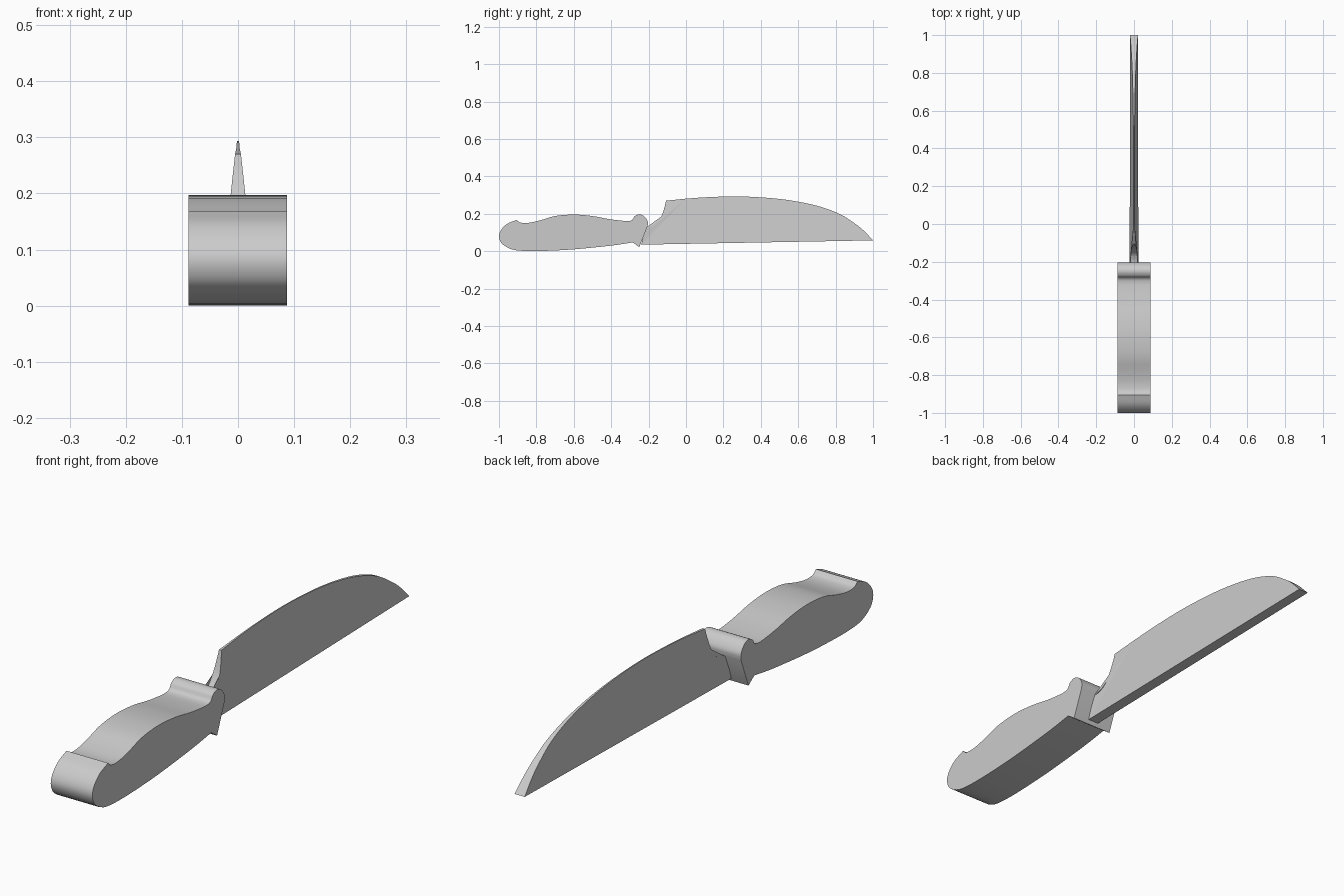
import bpy, bmesh
from mathutils import Vector

cube = bpy.data.objects.get("Cube")
if cube:
    bpy.data.objects.remove(cube)

grey = bpy.data.materials.new("light grey")
grey.use_nodes = True
colour = (0.6, 0.6, 0.6, 1)
grey.diffuse_color = colour
grey.node_tree.nodes["Principled BSDF"].inputs["Base Color"].default_value = colour


def smooth(points, steps=4):
    """Rounded (y, z) path through the points."""
    p = [Vector(q) for q in points]
    p = [2 * p[0] - p[1]] + p + [2 * p[-1] - p[-2]]
    path = []
    for a, b, c, d in zip(p, p[1:], p[2:], p[3:]):
        for i in range(steps):
            t = i / steps
            path.append(b + 0.5 * t * (c - a + t * (2 * a - 5 * b + 4 * c - d
                                                    + t * (3 * (b - c) + d - a))))
    return path + [p[-2]]


def finish(bm, name):
    bmesh.ops.recalc_face_normals(bm, faces=bm.faces[:])
    mesh = bpy.data.meshes.new(name)
    bm.to_mesh(mesh)
    bm.free()
    obj = bpy.data.objects.new(name, mesh)
    obj.data.materials.append(grey)
    bpy.context.collection.objects.link(obj)
    return obj


# Handle: butt, grip, guard and belly curves, extruded sideways
butt = smooth([(-0.96, 0.022), (-0.988, 0.045), (-1, 0.08), (-0.988, 0.115),
               (-0.955, 0.147), (-0.905, 0.168)])
grip = smooth([(-0.905, 0.168), (-0.885, 0.153), (-0.84, 0.152), (-0.78, 0.165),
               (-0.7, 0.188), (-0.6, 0.196), (-0.5, 0.188), (-0.4, 0.17),
               (-0.3, 0.162), (-0.275, 0.187), (-0.25, 0.197), (-0.225, 0.188),
               (-0.205, 0.16), (-0.205, 0.135)])
belly = smooth([(-0.285, 0.047), (-0.4, 0.03), (-0.6, 0.01), (-0.75, 0.002),
                (-0.85, 0.001), (-0.92, 0.007), (-0.96, 0.022)])
outline = butt + grip[1:] + [Vector((-0.25, 0.022))] + belly[:-1]
bm = bmesh.new()
side = bm.faces.new([bm.verts.new((-0.088, y, z)) for y, z in outline])
ext = bmesh.ops.extrude_face_region(bm, geom=[side])
bmesh.ops.translate(bm, vec=(0.175, 0, 0),
                    verts=[v for v in ext["geom"] if isinstance(v, bmesh.types.BMVert)])
handle = finish(bm, "handle")
bpy.context.view_layer.objects.active = handle
handle.select_set(True)
bpy.ops.object.shade_smooth_by_angle(angle=0.55)
handle.select_set(False)

# Blade: wedge, thick along the bottom, with a neck flaring into the guard
base = [Vector((-0.24, 0.035)), Vector((1, 0.058))]
spine = smooth([(1, 0.058), (0.95, 0.11), (0.9, 0.15), (0.82, 0.2), (0.7, 0.243),
                (0.55, 0.273), (0.4, 0.288), (0.25, 0.293), (0.1, 0.288),
                (0, 0.281)])[1:]
notch = smooth([(-0.107, 0.27), (-0.115, 0.235), (-0.13, 0.19), (-0.155, 0.15),
                (-0.185, 0.132), (-0.215, 0.125)])
profile = base + spine + notch
corner = len(base + spine) - 1


def half_width(y, z):
    wedge = 0.023 - 0.021 * (z - 0.035) / 0.258
    flare = min(1, max(0, (-0.1 - y) / 0.09)) if z > 0.1 else 0
    return wedge + flare * (0.021 - wedge)


bm = bmesh.new()
sides = [[bm.verts.new((s * half_width(y, z), y, z)) for y, z in profile]
         for s in (-1, 1)]
for ring in sides:
    bm.faces.new(ring[:corner + 1])
    fan = ring[corner + 1:] + [ring[0]]
    for a, b in zip([ring[corner]] + fan, fan):
        if a is not ring[corner]:
            bm.faces.new((ring[corner], a, b))
left, right = sides
for i in range(len(profile)):
    j = (i + 1) % len(profile)
    bm.faces.new((left[i], left[j], right[j], right[i]))
finish(bm, "blade")
